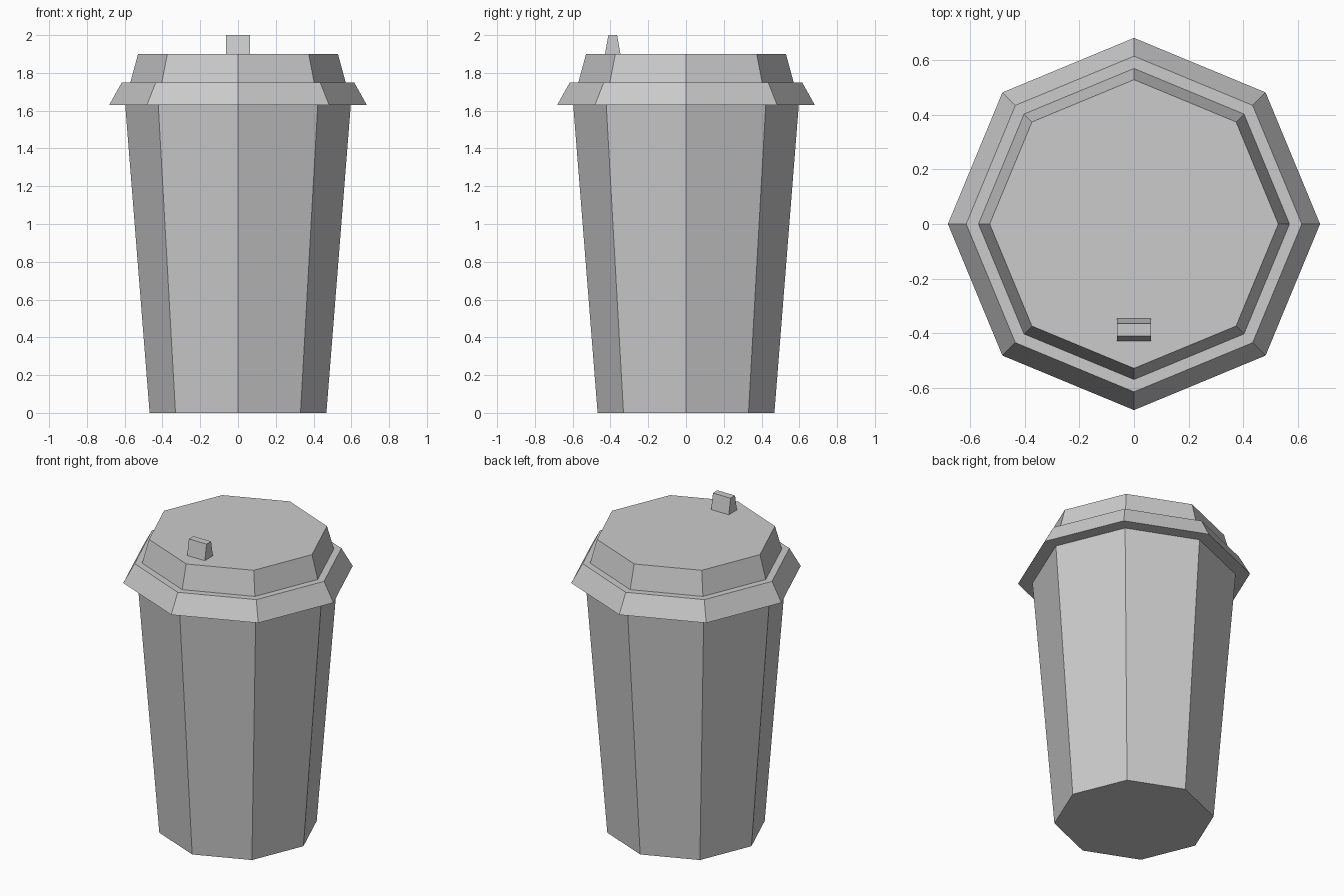
import bpy, bmesh, math

cube = bpy.data.objects.get("Cube")
if cube:
    bpy.data.objects.remove(cube, do_unlink=True)

SIDES = 8
GREY = (0.6, 0.6, 0.6, 1)

mat = bpy.data.materials.new("light grey")
mat.use_nodes = True
mat.diffuse_color = GREY
mat.node_tree.nodes["Principled BSDF"].inputs["Base Color"].default_value = GREY


def finish(bm, name):
    bmesh.ops.recalc_face_normals(bm, faces=bm.faces)
    mesh = bpy.data.meshes.new(name)
    bm.to_mesh(mesh)
    bm.free()
    mesh.materials.append(mat)
    obj = bpy.data.objects.new(name, mesh)
    bpy.context.collection.objects.link(obj)


def lathe(name, profile):
    """Eight-sided closed solid through (radius, height) rings."""
    bm = bmesh.new()
    rings = []
    for r, z in profile:
        angles = [math.tau * i / SIDES for i in range(SIDES)]
        rings.append([bm.verts.new((r * math.cos(a), r * math.sin(a), z)) for a in angles])
    for low, high in zip(rings, rings[1:]):
        for i in range(SIDES):
            j = (i + 1) % SIDES
            bm.faces.new((low[i], low[j], high[j], high[i]))
    bm.faces.new(rings[0])
    bm.faces.new(rings[-1])
    finish(bm, name)


# Tapered cup body
lathe("cup_body", [(0.468, 0), (0.597, 1.63)])
# Lid with flared rim, ledge and raised top
lathe("lid", [(0.682, 1.63), (0.615, 1.75), (0.57, 1.75), (0.529, 1.9)])

# Tapered sip tab near the front edge of the lid
bm = bmesh.new()
bmesh.ops.create_cube(bm, size=1)
for v in bm.verts:
    depth = 0.023 if v.co.z > 0 else 0.041
    v.co = (v.co.x * 0.126, -0.388 + math.copysign(depth, v.co.y), 1.95 + v.co.z * 0.1)
finish(bm, "sip_tab")
